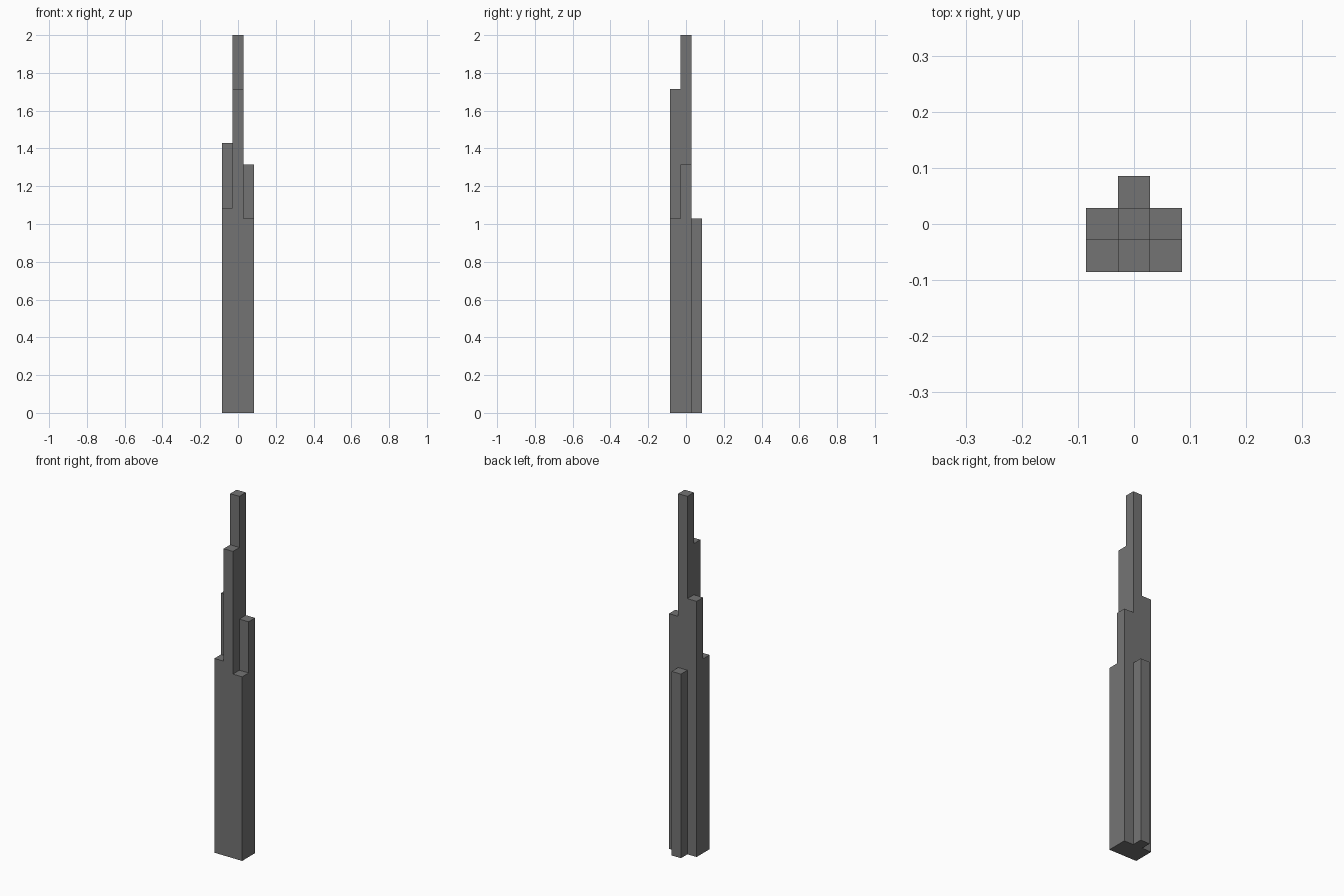
import bpy, bmesh, math

cube = bpy.data.objects.get("Cube")
if cube:
    bpy.data.objects.remove(cube, do_unlink=True)

UNIT = 2 / 35  # width of one square shaft
# Shaft heights in units, keyed by grid position (x, y)
SHAFTS = {
    (-1, -1): 19, (0, -1): 30, (1, -1): 18,
    (-1, 0): 25, (0, 0): 35, (1, 0): 23,
    (0, 1): 18,
}
LEVELS = sorted({0, *SHAFTS.values()})

# Stone material
stone = bpy.data.materials.new("dark grey stone")
stone.use_nodes = True
colour = (0.175, 0.175, 0.175, 1)
stone.diffuse_color = colour
bsdf = next(n for n in stone.node_tree.nodes if n.type == 'BSDF_PRINCIPLED')
bsdf.inputs["Base Color"].default_value = colour

bm = bmesh.new()


def add_face(points):
    bm.faces.new([bm.verts.new([c * UNIT for c in p]) for p in points])


# Bundled shafts as one closed shell: roofs, floors and exposed walls only
for (x, y), height in SHAFTS.items():
    corners = [(x + sx / 2, y + sy / 2) for sx, sy in ((-1, -1), (1, -1), (1, 1), (-1, 1))]
    add_face([(*c, height) for c in corners])
    add_face([(*c, 0) for c in reversed(corners)])
    for i, (dx, dy) in enumerate(((0, -1), (1, 0), (0, 1), (-1, 0))):
        a, b = corners[i], corners[(i + 1) % 4]
        neighbour = SHAFTS.get((x + dx, y + dy), 0)
        for low, high in zip(LEVELS, LEVELS[1:]):
            if neighbour <= low and high <= height:
                add_face([(*a, low), (*b, low), (*b, high), (*a, high)])

# Weld the shell and merge its flat faces
bmesh.ops.remove_doubles(bm, verts=bm.verts[:], dist=UNIT / 100)
bmesh.ops.dissolve_limit(bm, angle_limit=math.radians(1), verts=bm.verts[:], edges=bm.edges[:])
bmesh.ops.recalc_face_normals(bm, faces=bm.faces[:])

mesh = bpy.data.meshes.new("stepped_tower")
bm.to_mesh(mesh)
bm.free()
mesh.materials.append(stone)
tower = bpy.data.objects.new("stepped_tower", mesh)
bpy.context.collection.objects.link(tower)
